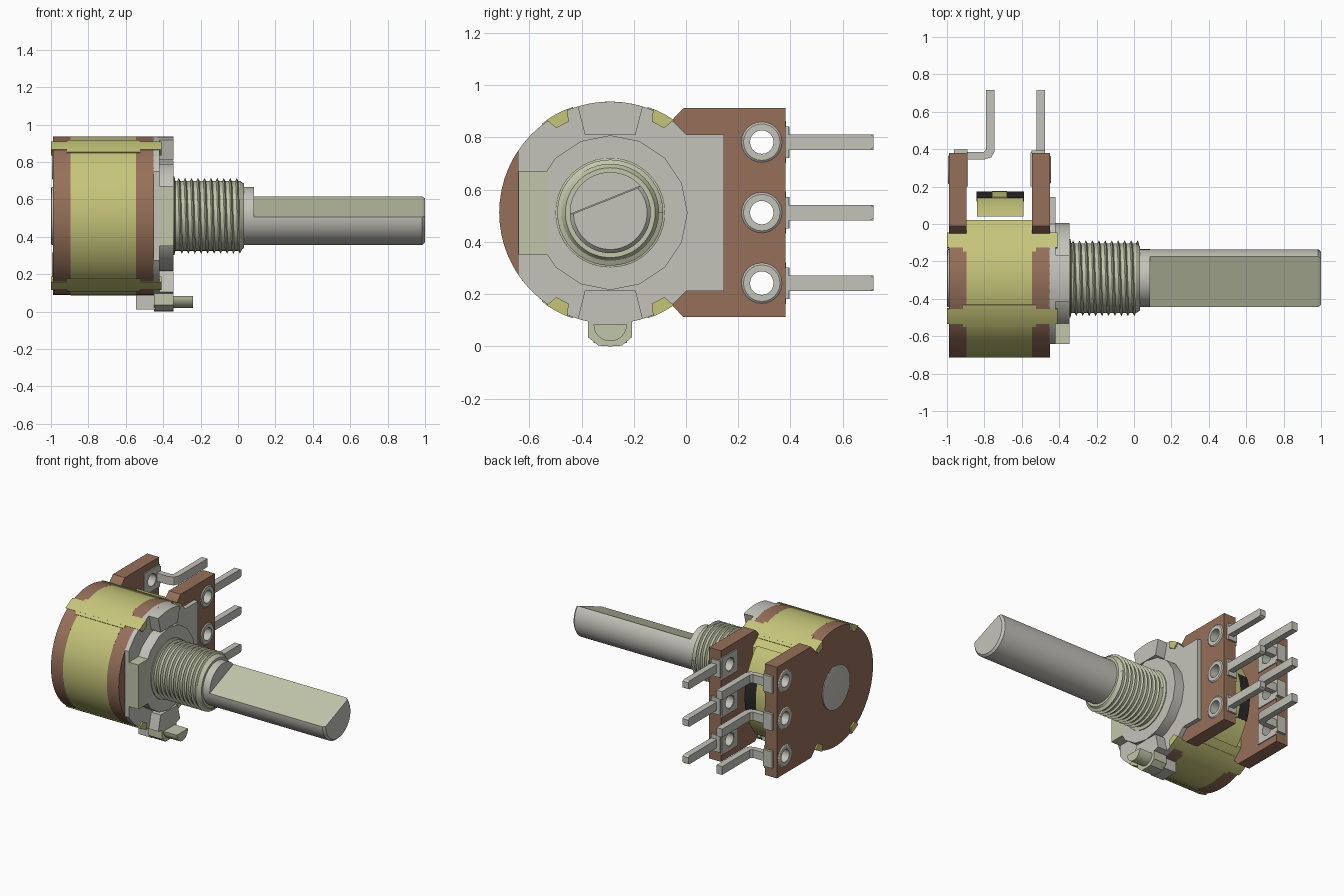
import bpy, bmesh
from math import sin, cos, pi, radians
from mathutils import Matrix

cube = bpy.data.objects.get("Cube")
if cube:
    bpy.data.objects.remove(cube, do_unlink=True)

CY, CZ, R = -0.29, 0.512, 0.425      # shaft axis and body radius
PIN_ROWS = (0.242, 0.512, 0.782)
EYE_Y = 0.29
parts = []


def material(name, r, g, b):
    m = bpy.data.materials.new(name)
    m.use_nodes = True
    m.diffuse_color = (r, g, b, 1)
    m.node_tree.nodes["Principled BSDF"].inputs["Base Color"].default_value = (r, g, b, 1)
    return m


BROWN = material("brown board", .305, .162, .102)
YELLOW = material("yellow can", .565, .558, .195)
GREY = material("grey metal", .552, .546, .491)
GREEN = material("pale green metal", .539, .565, .402)
DARK = material("dark rim", .022, .022, .022)


def add(name, mesh, *mats):
    ob = bpy.data.objects.new(name, mesh)
    bpy.context.collection.objects.link(ob)
    for m in mats:
        mesh.materials.append(m)
    parts.append(ob)
    return ob


def finish(name, bm, *mats):
    bmesh.ops.remove_doubles(bm, verts=bm.verts, dist=1e-5)
    bmesh.ops.recalc_face_normals(bm, faces=bm.faces)
    mesh = bpy.data.meshes.new(name)
    bm.to_mesh(mesh)
    bm.free()
    return add(name, mesh, *mats)


def prism(name, loops, lo, hi, *mats, axis="x"):
    """Extrude outline loops (extra loops are holes); axis x takes (y, z) points."""
    cu = bpy.data.curves.new(name, "CURVE")
    cu.dimensions, cu.fill_mode, cu.extrude = "2D", "BOTH", (hi - lo) / 2
    for loop in loops:
        sp = cu.splines.new("POLY")
        sp.points.add(len(loop) - 1)
        for p, (u, v) in zip(sp.points, loop):
            p.co = (u, v, 0, 1)
        sp.use_cyclic_u = True
    tmp = bpy.data.objects.new("helper", cu)
    bpy.context.collection.objects.link(tmp)
    dg = bpy.context.evaluated_depsgraph_get()
    mesh = bpy.data.meshes.new_from_object(tmp.evaluated_get(dg))
    bpy.data.objects.remove(tmp, do_unlink=True)
    mesh.materials.clear()
    bm = bmesh.new()
    bm.from_mesh(mesh)
    bmesh.ops.translate(bm, verts=bm.verts, vec=(0, 0, (lo + hi) / 2))
    if axis == "x":
        turn = Matrix(((0, 0, 1), (1, 0, 0), (0, 1, 0)))
        bmesh.ops.transform(bm, verts=bm.verts, matrix=turn.to_4x4())
    return finish(name, bm, *mats)


def lathe(name, profile, mat, y=CY, z=CZ, steps=48):
    """Revolve (x, radius) points round an axis along x."""
    bm = bmesh.new()
    vs = [bm.verts.new((x, y + r, z)) for x, r in profile]
    es = [bm.edges.new(e) for e in zip(vs, vs[1:])]
    bmesh.ops.spin(bm, geom=vs + es, cent=(0, y, z), axis=(1, 0, 0),
                   angle=2 * pi, steps=steps)
    return finish(name, bm, mat)


def box(name, x0, x1, y0, y1, z0, z1, mat):
    return prism(name, [[(y0, z0), (y1, z0), (y1, z1), (y0, z1)]], x0, x1, mat)


def arc(r, a0, a1, n=24, y=CY, z=CZ):
    """Points on a circle, angles in degrees from +y."""
    angles = [radians(a0 + (a1 - a0) * i / n) for i in range(n + 1)]
    return [(y + r * cos(a), z + r * sin(a)) for a in angles]


def mirror_z(points):
    return [(y, 2 * CZ - z) for y, z in reversed(points)]


# Two resistor boards with terminal holes
upper = [(0.38, 0.912), (-0.01, 0.912), (-0.05, 0.87)]
outline = upper + arc(R, 56, 304, 40) + mirror_z(upper)
holes = [arc(0.058, 0, 345, 23, EYE_Y, z) for z in PIN_ROWS]
prism("rear_board", [outline] + holes, -0.99, -0.895, BROWN)
prism("front_board", [outline] + holes, -0.545, -0.45, BROWN)

# Middle can, its exposed rotor, and bent clamping tabs
prism("can", [arc(R, 43, 317, 48)], -0.895, -0.545, YELLOW)
prism("rotor", [arc(0.46, -44, 44)], -0.84, -0.59, YELLOW)
prism("rotor_rim", [arc(0.463, -21, 21, 12) + arc(0.44, 21, -21, 12)],
      -0.842, -0.588, DARK)
prism("rotor_key", [arc(0.466, -21, 21, 12) + arc(0.44, 21, -21, 12)],
      -0.76, -0.68, YELLOW)
for a in (61.5, 118.5, 241.5, 298.5):
    prism("clamp_tab", [arc(0.43, a - 6, a + 6, 4) + arc(0.383, a + 4, a - 4, 4)],
          -1.0, -0.41, YELLOW)
    prism("tab_root", [arc(0.429, a - 9, a + 9, 6) + arc(0.39, a + 9, a - 9, 6)],
          -0.915, -0.525, YELLOW)

# Rear rivet button
lathe("rear_button", [(-0.98, 0), (-0.98, 0.155), (-0.997, 0.155), (-1.0, 0.145),
                      (-1.0, 0)], GREY)

# Front mounting plate with raised disc and lugs
upper = [(0.145, 0.812), (0.0, 0.812), (-0.05, 0.862)]
plate = upper + arc(R, 57, 146, 20) + arc(R, 214, 303, 20) + mirror_z(upper)
prism("mounting_plate", [plate], -0.452, -0.42, GREY)
prism("raised_disc", [arc(0.296, 0, 337.5, 15)], -0.43, -0.346, GREY)
box("side_lug", -0.45, -0.345, -0.642, -0.525, 0.352, 0.672, GREEN)
lug = arc(R, 73, 107, 8) + [(-0.387, 0.81), (-0.193, 0.81)]
prism("top_lug", [lug], -0.43, -0.345, GREY)
prism("bottom_lug", [mirror_z(lug)], -0.43, -0.345, GREY)

# Locating hook under the plate
prism("hook", [[(-0.375, 0.1), (-0.375, 0.035), (-0.335, 0.003), (-0.29, 0),
                (-0.245, 0.003), (-0.207, 0.035), (-0.207, 0.1)]],
      -0.45, -0.345, GREEN)
box("hook_foot", -0.545, -0.44, -0.355, -0.225, 0.012, 0.09, GREY)
prism("hook_peg", [arc(0.064, 180, 360, 12, -0.29, 0.084)], -0.35, -0.24, GREEN)

# Threaded bushing: core plus a helical ridge
lathe("bushing", [(-0.36, 0.21), (-0.34, 0.21), (-0.335, 0.187), (0.01, 0.187),
                  (0.032, 0.172), (0.032, 0.15)], GREEN)
bm = bmesh.new()
N, TURNS, PITCH = 40, 10, 0.0345
rows = []
for j in range(N * TURNS + 1):
    a = 2 * pi * j / N
    x = -0.335 + PITCH * j / N
    rows.append([bm.verts.new((x + dx, CY + r * cos(a), CZ + r * sin(a)))
                 for dx, r in ((0, 0.184), (0.009, 0.203), (0.018, 0.184))])
for p, q in zip(rows, rows[1:]):
    for k in (0, 1):
        bm.faces.new((p[k], q[k], q[k + 1], p[k + 1]))
finish("bushing_thread", bm, GREEN)

# Shaft with a tilted flat
lathe("shaft_collar", [(-0.3, 0.155), (0.086, 0.155), (0.086, 0)], GREY)
TILT = 111.8
shaft = prism("shaft", [arc(0.155, TILT + 70, TILT + 290, 36)], 0.08, 0.985,
              GREY, GREEN)
tip = arc(0.155, TILT + 70, TILT + 290, 36)
bm = bmesh.new()
ends = [[bm.verts.new((x, CY + (y - CY) * s, CZ + (z - CZ) * s)) for y, z in tip]
        for x, s in ((0.985, 1), (1.0, 0.91))]
for i in range(len(tip)):
    k = (i + 1) % len(tip)
    bm.faces.new((ends[0][i], ends[0][k], ends[1][k], ends[1][i]))
bm.faces.new(ends[1])
finish("shaft_tip", bm, GREY)
for f in shaft.data.polygons:
    n = f.normal
    if n.y * cos(radians(TILT)) + n.z * sin(radians(TILT)) > 0.98:
        f.material_index = 1

# Terminals: eyelets, contact plates, edge clips and pins
bent = [(-0.895, 0.345), (-0.80, 0.345), (-0.762, 0.357), (-0.745, 0.39),
        (-0.745, 0.717), (-0.79, 0.717), (-0.79, 0.4), (-0.803, 0.385), (-0.895, 0.385)]
for z in PIN_ROWS:
    for x0, x1, inner in ((-0.99, -0.895, -0.892), (-0.545, -0.45, -0.549)):
        lathe("eyelet", [(x0 - 0.005, 0.045), (x0 - 0.005, 0.07), (x0 + 0.002, 0.08),
                         (x0 + 0.002, 0.057), (x1 - 0.002, 0.057), (x1 - 0.002, 0.08),
                         (x1 + 0.006, 0.07), (x1 + 0.006, 0.045), (x0 - 0.005, 0.045)],
              GREY, EYE_Y, z, 24)
        square = [(0.2, z - 0.08), (0.382, z - 0.08), (0.382, z + 0.08), (0.2, z + 0.08)]
        prism("contact_plate", [square, arc(0.05, 0, 345, 23, EYE_Y, z)],
              inner - 0.004, inner + 0.004, GREY)
    box("rear_clip", -0.962, -0.89, 0.375, 0.397, z - 0.06, z + 0.06, GREY)
    box("front_clip", -0.548, -0.475, 0.375, 0.393, z - 0.06, z + 0.06, GREY)
    prism("rear_pin", [bent], z - 0.03, z + 0.03, GREY, axis="z")
    prism("front_pin", [[(0.38, z - 0.03), (0.705, z - 0.03), (0.717, z - 0.022),
                         (0.717, z + 0.022), (0.705, z + 0.03), (0.38, z + 0.03)]],
          -0.52, -0.475, GREY)

# Smooth shading with sharp edges kept
bpy.ops.object.select_all(action="DESELECT")
for ob in parts:
    ob.select_set(True)
bpy.context.view_layer.objects.active = parts[0]
bpy.ops.object.shade_smooth_by_angle(angle=radians(30))
